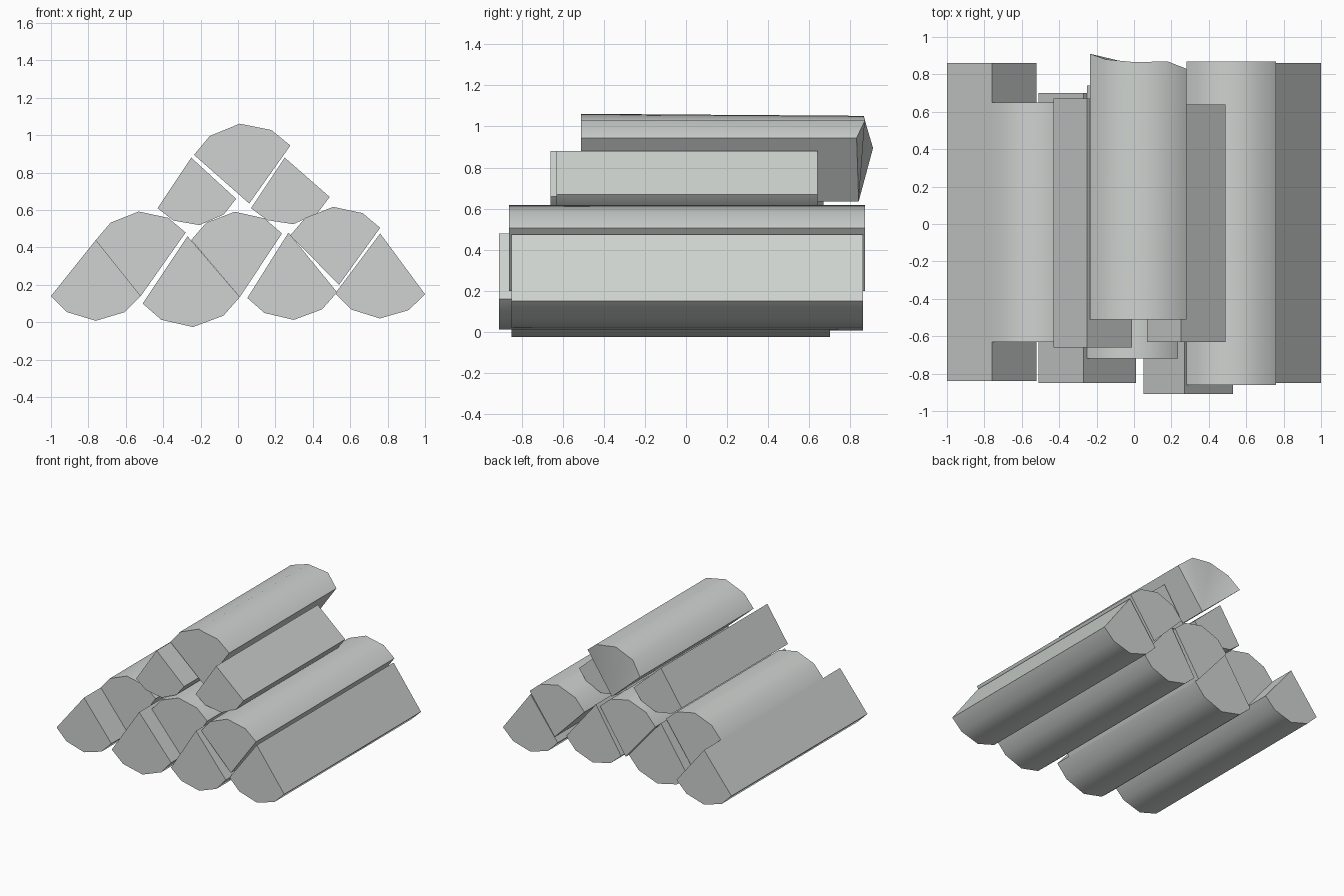
import bpy
import bmesh
import math
from mathutils import Vector

if "Cube" in bpy.data.objects:
    bpy.data.objects.remove(bpy.data.objects["Cube"], do_unlink=True)

# One flat pale grey for the whole stack
colour = (0.62, 0.65, 0.63, 1.0)
grey = bpy.data.materials.new("pale_grey")
grey.use_nodes = True
grey.diffuse_color = colour
grey.node_tree.nodes["Principled BSDF"].inputs["Base Color"].default_value = colour

# Faceted bark arc: fraction along the chord, share of the full bulge
ARC = [(0, 0), (0.18, 0.65), (0.5, 1), (0.82, 0.65), (1, 0)]
BULGE = 0.275


def wedge_section(apex, left, right):
    """Split-log outline: the inner apex, then the bark arc from left to right."""
    apex, left, right = Vector(apex), Vector(left), Vector(right)
    chord = right - left
    outward = Vector((-chord.y, chord.x))
    if outward.dot(left - apex) < 0:
        outward.negate()
    return [apex] + [left + chord * t + outward * BULGE * b for t, b in ARC]


def split_log(name, apex, left, right, front, back, ragged=None):
    """Extrude the outline along y; a ragged log has an uneven, fanned back end."""
    section = wedge_section(apex, left, right)
    offsets = ragged or [0] * len(section)
    bm = bmesh.new()
    near = [bm.verts.new((p.x, front, p.y)) for p in section]
    far = [bm.verts.new((p.x, back + o, p.y)) for p, o in zip(section, offsets)]
    count = len(section)
    bm.faces.new(near)
    if ragged:
        far[count // 2].co.z -= 0.01
        for i in range(1, count - 1):
            bm.faces.new((far[0], far[i], far[i + 1]))
    else:
        bm.faces.new(far)
    for i in range(count):
        j = (i + 1) % count
        bm.faces.new((near[i], near[j], far[j], far[i]))
    bmesh.ops.recalc_face_normals(bm, faces=bm.faces[:])
    mesh = bpy.data.meshes.new(name)
    bm.to_mesh(mesh)
    bm.free()
    mesh.materials.append(grey)
    log = bpy.data.objects.new(name, mesh)
    bpy.context.collection.objects.link(log)
    # Smooth bark, crisp split edges
    bpy.ops.object.select_all(action="DESELECT")
    log.select_set(True)
    bpy.context.view_layer.objects.active = log
    bpy.ops.object.shade_smooth_by_angle(angle=math.radians(40))
    return log


# Bottom row, bark side down
split_log("bottom_log_far_right", (-0.76, 0.44), (-1, 0.14), (-0.52, 0.14), -0.84, 0.86)
split_log("bottom_log_right", (-0.27, 0.46), (-0.51, 0.1), (0.01, 0.135), -0.85, 0.7)
split_log("bottom_log_left", (0.27, 0.48), (0.05, 0.13), (0.53, 0.16), -0.91, 0.74)
split_log("bottom_log_far_left", (0.76, 0.475), (0.52, 0.155), (1, 0.15), -0.85, 0.86)

# Second row, bark side up, nested between the bottom logs
split_log("second_log_right", (-0.52, 0.14), (-0.76, 0.44), (-0.28, 0.48), -0.63, 0.65)
split_log("second_log_middle", (0.01, 0.135), (-0.25, 0.44), (0.235, 0.475), -0.72, 0.74)
split_log("second_log_left", (0.54, 0.2), (0.28, 0.465), (0.76, 0.505), -0.86, 0.87)

# Third row, bark side down
split_log("third_log_right", (-0.25, 0.88), (-0.43, 0.61), (-0.01, 0.66), -0.66, 0.67)
split_log("third_log_left", (0.25, 0.88), (0.07, 0.61), (0.49, 0.67), -0.63, 0.64)

# Top log with an unevenly cut back end
split_log("top_log", (0.06, 0.635), (-0.235, 0.895), (0.28, 0.945), -0.51, 0.87,
          ragged=[-0.03, 0.04, 0.01, -0.005, 0, -0.04])
